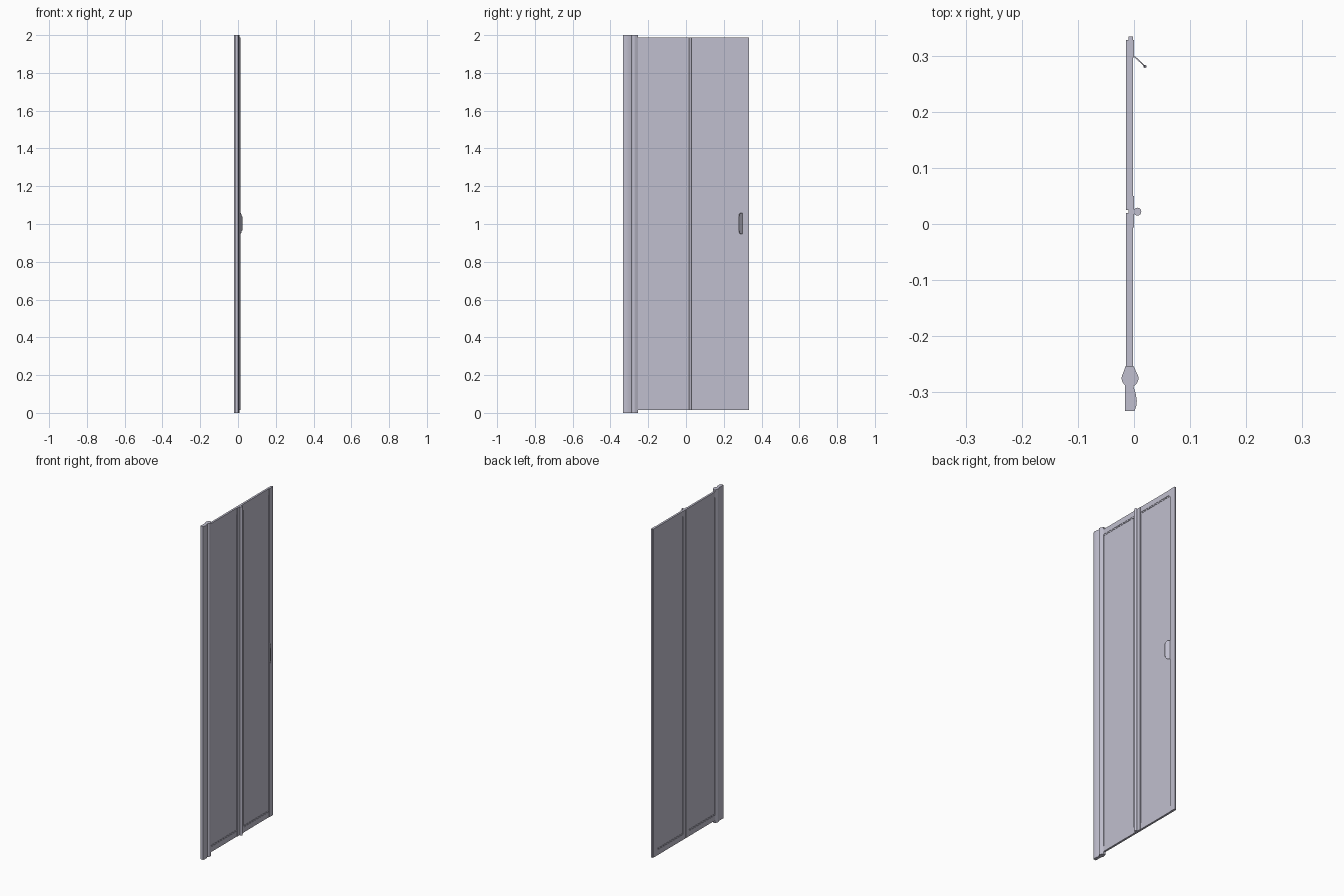
import bpy, bmesh, math
from mathutils import Vector

cube = bpy.data.objects.get("Cube")
if cube:
    bpy.data.objects.remove(cube, do_unlink=True)

metal = bpy.data.materials.new("pale lavender grey")
metal.use_nodes = True
colour = (0.53, 0.52, 0.62, 1)
metal.diffuse_color = colour
metal.node_tree.nodes["Principled BSDF"].inputs["Base Color"].default_value = colour

BOTTOM, TOP = 0.015, 1.987     # leaf height
BACK, FRONT = -0.014, -0.002   # leaf thickness along x
MID = (BACK + FRONT) / 2


def extrude(name, points, offset, smooth=False):
    """Extrude a planar outline of 3D points along an offset."""
    bm = bmesh.new()
    face = bm.faces.new([bm.verts.new(p) for p in points])
    result = bmesh.ops.extrude_face_region(bm, geom=[face])
    moved = [g for g in result["geom"] if isinstance(g, bmesh.types.BMVert)]
    bmesh.ops.translate(bm, verts=moved, vec=offset)
    bmesh.ops.recalc_face_normals(bm, faces=bm.faces)
    mesh = bpy.data.meshes.new(name)
    bm.to_mesh(mesh)
    bm.free()
    obj = bpy.data.objects.new(name, mesh)
    bpy.context.collection.objects.link(obj)
    mesh.materials.append(metal)
    if smooth:
        bpy.ops.object.select_all(action='DESELECT')
        obj.select_set(True)
        bpy.context.view_layer.objects.active = obj
        bpy.ops.object.shade_smooth_by_angle(angle=math.radians(35))
    return obj


def upright(name, outline, z0, z1, smooth=False):
    return extrude(name, [(x, y, z0) for x, y in outline], (0, 0, z1 - z0), smooth)


def box(name, x0, x1, y0, y1, z0, z1):
    return upright(name, [(x0, y0), (x1, y0), (x1, y1), (x0, y1)], z0, z1)


def arc(cx, cy, r, start, end, n):
    angles = [math.radians(start + (end - start) * i / n) for i in range(n + 1)]
    return [(cx + r * math.cos(a), cy + r * math.sin(a)) for a in angles]


# Wall jamb: flat back with a bulged front
upright("wall_jamb", [(-0.016, -0.287), (-0.016, -0.333), (0.001, -0.333),
                      (0.004, -0.324), (0.005, -0.315), (0.003, -0.302),
                      (-0.002, -0.287)], 0, 2, True)

# Round pivot post, tapering into the first leaf
upright("pivot_post", arc(-0.007, -0.275, 0.015, -210, 30, 24)
        + [(FRONT + 0.001, -0.253), (BACK - 0.001, -0.253)], 0, 2, True)

# Two leaves, each with a thin pane, rails and pane beads
for leaf, y0, y1 in (("inner", -0.254, -0.004), ("outer", 0.049, 0.298)):
    box(leaf + "_pane", MID - 0.003, MID + 0.003, y0, y1, BOTTOM + 0.01, TOP - 0.01)
    for end, z0, z1, bead in (("bottom", BOTTOM, 0.047, 0.05),
                              ("top", 1.955, TOP, 1.952)):
        box(leaf + "_" + end + "_rail", BACK, FRONT, y0, y1, z0, z1)
        box(leaf + "_" + end + "_bead", MID - 0.0045, MID + 0.0045,
            y0, y1, bead - 0.004, bead + 0.004)

# Stiles where the leaves meet, and at the closing edge
for name, y0, y1 in (("inner_hinge_stile", -0.006, 0.020),
                     ("outer_hinge_stile", 0.025, 0.050),
                     ("closing_stile", 0.297, 0.328)):
    box(name, BACK, 0.0, y0, y1, BOTTOM, TOP)
box("closing_seal", -0.010, -0.002, 0.328, 0.334, BOTTOM, TOP)

# Folding hinge between the leaves
box("hinge_web", -0.010, 0.002, 0.019, 0.026, BOTTOM, TOP)
upright("hinge_bulb", arc(0.006, 0.022, 0.007, 0, 345, 23), BOTTOM, TOP, True)

# Slanted pull handle with rounded free corners
root, slant = Vector((0, 0.298, 0)), Vector((0.019, -0.018, 0))
outline = [(0, 0.947), (0.6, 0.947), (0.88, 0.953), (1, 0.966),
           (1, 1.041), (0.88, 1.053), (0.6, 1.059), (0, 1.059)]
extrude("handle_plate", [root + slant * u + Vector((0, 0, z)) for u, z in outline],
        Vector((0.0015, 0.0015, 0)))
upright("handle_rim", arc(0.0195, 0.2805, 0.003, 0, 330, 11), 0.966, 1.041, True)
